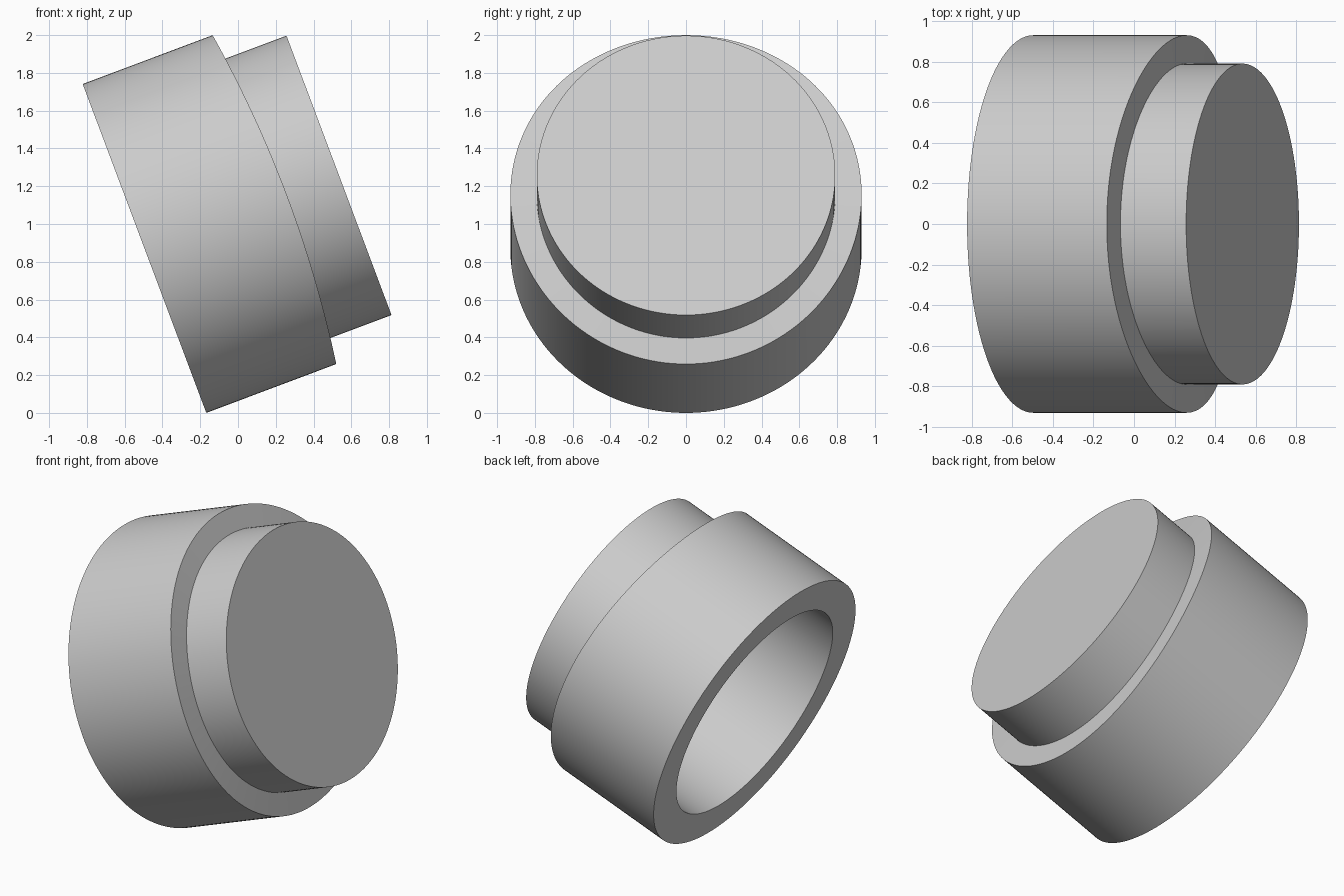
import bpy
import bmesh
import math

cube = bpy.data.objects.get("Cube")
if cube:
    bpy.data.objects.remove(cube, do_unlink=True)

SEGMENTS = 160
OUTER, STEP, BORE = 0.93, 0.79, 0.72     # radii
SHOULDER, LENGTH, FLOOR = 0.735, 1.1, 1.02  # distances along the axis
SAG = 0.07                               # crown of the shoulder
TILT = math.radians(20.6)

grey = bpy.data.materials.new("light grey")
grey.use_nodes = True
colour = (0.6, 0.6, 0.6, 1)
grey.diffuse_color = colour
grey.node_tree.nodes["Principled BSDF"].inputs["Base Color"].default_value = colour


def ring(bm, radius, along, crown=0.0):
    """Circle of vertices around x, bowed forward across its height."""
    verts = []
    for i in range(SEGMENTS):
        a = math.tau * i / SEGMENTS
        y, z = radius * math.cos(a), radius * math.sin(a)
        bow = crown * (1 - (z / OUTER) ** 2)
        verts.append(bm.verts.new((along + bow, y, z)))
    return verts


def bridge(bm, a, b):
    for i in range(SEGMENTS):
        j = (i + 1) % SEGMENTS
        bm.faces.new((a[i], a[j], b[j], b[i]))


# Stepped cup: bore floor, bore, back rim, outer wall, crowned shoulder, end face
bm = bmesh.new()
rings = [
    ring(bm, BORE, FLOOR),
    ring(bm, BORE, 0),
    ring(bm, OUTER, 0),
    ring(bm, OUTER, SHOULDER, SAG),
    ring(bm, STEP, SHOULDER, SAG),
    ring(bm, STEP, LENGTH),
]
for a, b in zip(rings, rings[1:]):
    bridge(bm, a, b)
bm.faces.new(rings[0])
bm.faces.new(rings[-1])
bmesh.ops.recalc_face_normals(bm, faces=bm.faces)

mesh = bpy.data.meshes.new("stepped_cup")
bm.to_mesh(mesh)
bm.free()
mesh.materials.append(grey)
cup = bpy.data.objects.new("stepped_cup", mesh)
bpy.context.collection.objects.link(cup)

# Lean the axis upward and rest the back rim on the ground
cup.rotation_euler.y = -TILT
cup.location = (-0.495, 0, OUTER * math.cos(TILT))

bpy.ops.object.select_all(action="DESELECT")
cup.select_set(True)
bpy.context.view_layer.objects.active = cup
bpy.ops.object.shade_smooth_by_angle(angle=math.radians(30))
